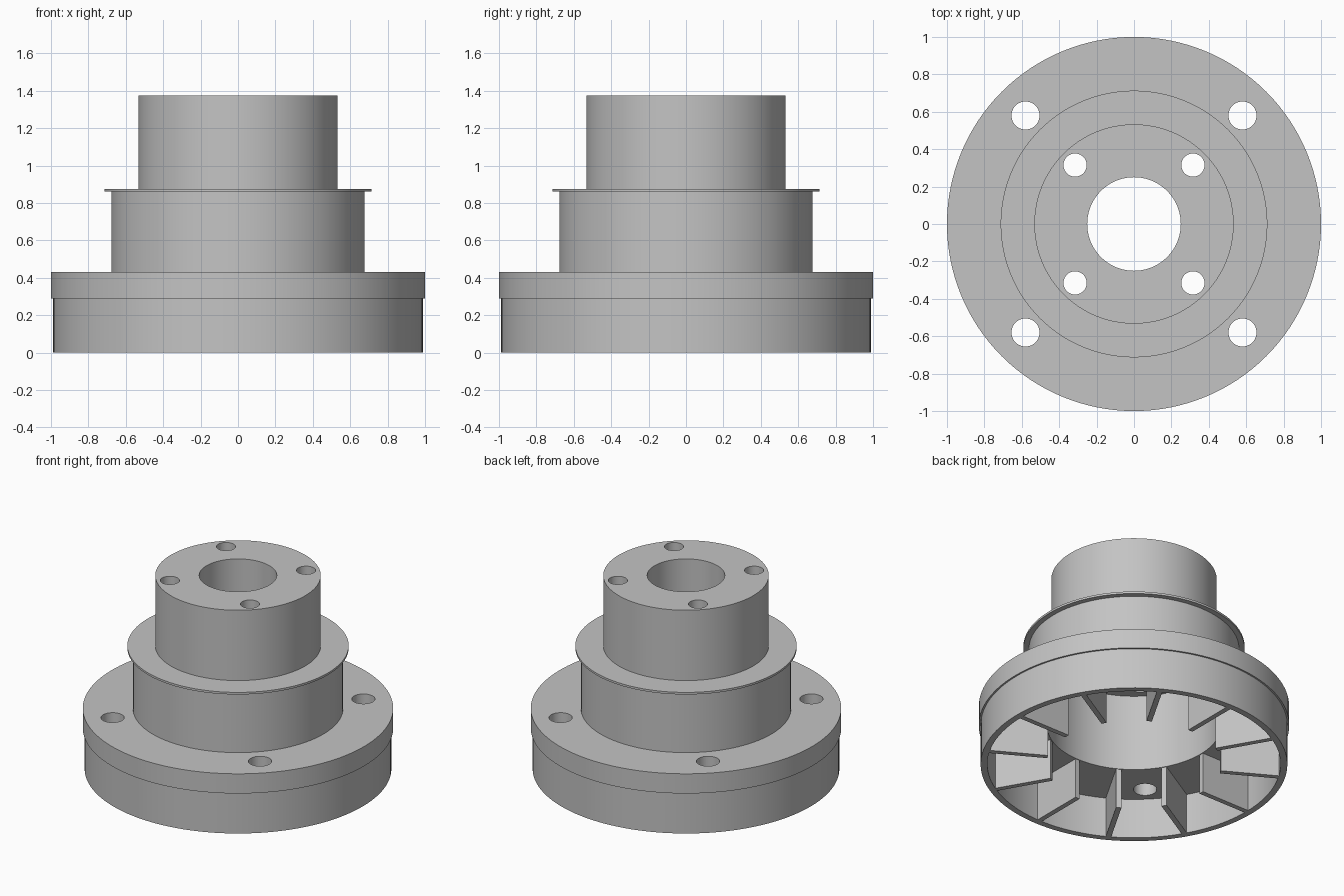
import bpy, bmesh, math
from mathutils import Matrix

cube = bpy.data.objects.get("Cube")
if cube:
    bpy.data.objects.remove(cube, do_unlink=True)

grey = bpy.data.materials.new("plain grey")
grey.use_nodes = True
colour = (0.55, 0.55, 0.55, 1)
grey.diffuse_color = colour
grey.node_tree.nodes["Principled BSDF"].inputs["Base Color"].default_value = colour


def finish(name, bm):
    bmesh.ops.recalc_face_normals(bm, faces=bm.faces[:])
    mesh = bpy.data.meshes.new(name)
    bm.to_mesh(mesh)
    bm.free()
    mesh.materials.append(grey)
    obj = bpy.data.objects.new(name, mesh)
    bpy.context.collection.objects.link(obj)
    return obj


def lathe(name, profile, steps=128):
    """Turn a closed (radius, height) outline around the z axis."""
    bm = bmesh.new()
    verts = [bm.verts.new((r, 0, z)) for r, z in profile]
    edges = [bm.edges.new((v, verts[i - 1])) for i, v in enumerate(verts)]
    bmesh.ops.spin(bm, geom=verts + edges, cent=(0, 0, 0), axis=(0, 0, 1),
                   angle=math.tau, steps=steps, use_merge=True)
    bmesh.ops.remove_doubles(bm, verts=bm.verts[:], dist=1e-5)
    return finish(name, bm)


# Stepped body, hollow below, with a central bore
body = lathe("stepped_body", [
    (0.945, 0), (0.988, 0), (0.988, 0.29), (1.0, 0.29), (1.0, 0.43),
    (0.677, 0.43), (0.677, 0.86), (0.713, 0.86), (0.713, 0.875),
    (0.533, 0.875), (0.533, 1.375), (0.25, 1.375), (0.25, 0.83),
    (0.56, 0.83), (0.56, 0.285), (0.945, 0.285)])

# Bolt holes: four through the flange, four through the hub
bm = bmesh.new()
for offset, radius, low, high in ((0.58, 0.075, 0.2, 0.5), (0.315, 0.062, 0.7, 1.5)):
    for sx in (-1, 1):
        for sy in (-1, 1):
            place = Matrix.Translation((sx * offset, sy * offset, (low + high) / 2))
            bmesh.ops.create_cone(bm, cap_ends=True, segments=48, radius1=radius,
                                  radius2=radius, depth=high - low, matrix=place)
cutter = finish("hole_cutter", bm)
cutter.hide_render = True
cut = body.modifiers.new("bolt_holes", "BOOLEAN")
cut.operation = "DIFFERENCE"
cut.solver = "EXACT"
cut.object = cutter
bpy.context.view_layer.objects.active = body
bpy.ops.object.modifier_apply(modifier=cut.name)
bpy.data.objects.remove(cutter, do_unlink=True)

bpy.ops.object.select_all(action="DESELECT")
body.select_set(True)
bpy.ops.object.shade_smooth_by_angle(angle=math.radians(30))

# Radial ribs inside the base
inner, outer, height, thickness = 0.565, 0.96, 0.3, 0.035
bm = bmesh.new()
for i in range(12):
    place = (Matrix.Rotation(math.tau * i / 12, 4, "Z")
             @ Matrix.Translation(((inner + outer) / 2, 0, height / 2))
             @ Matrix.Diagonal((outer - inner, thickness, height, 1)))
    bmesh.ops.create_cube(bm, size=1, matrix=place)
finish("base_ribs", bm)
